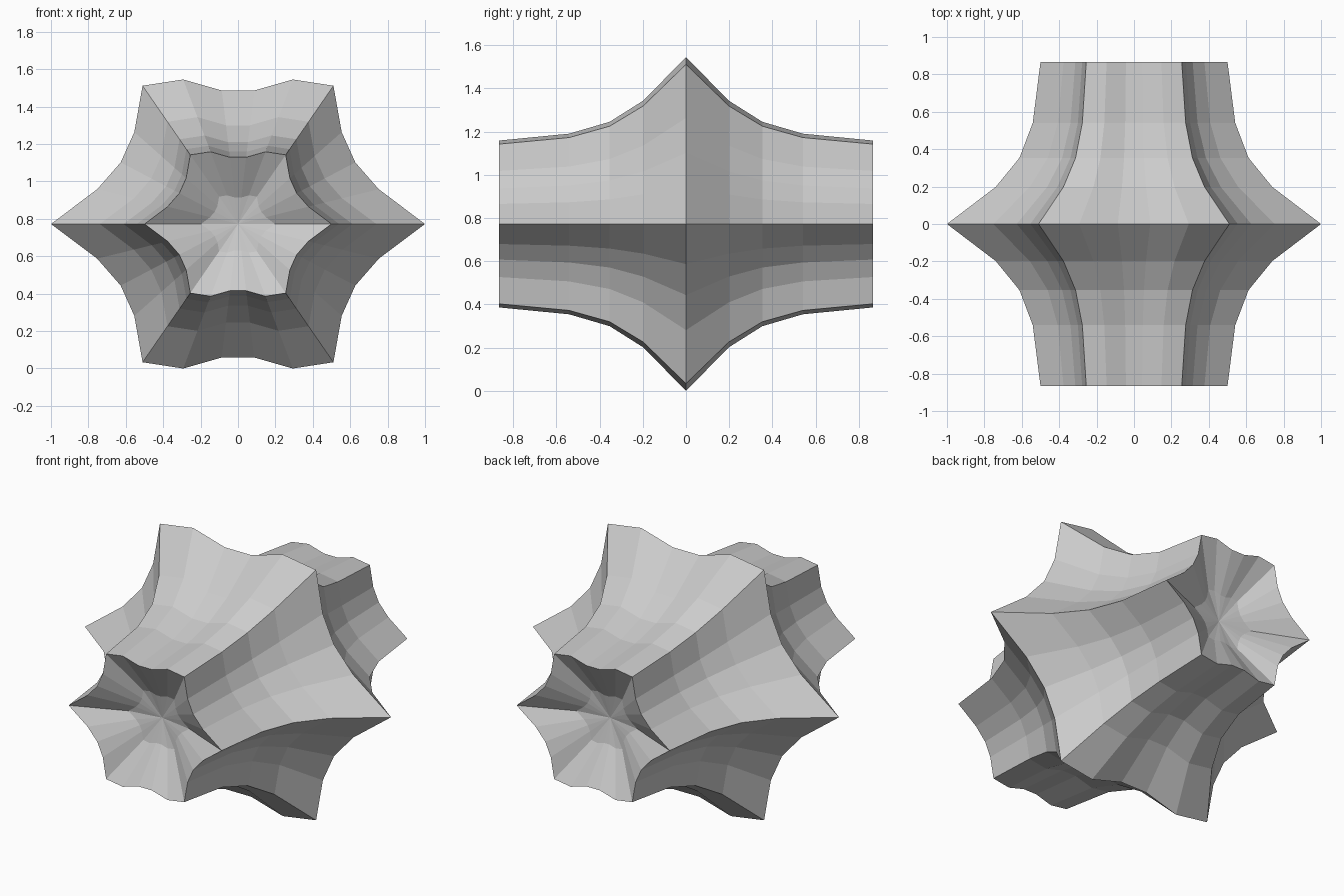
import bpy, bmesh
from math import sin, cos, pi

if "Cube" in bpy.data.objects:
    bpy.data.objects.remove(bpy.data.objects["Cube"])

SEGMENTS = 26   # steps around the y axis
STEPS = 12      # steps from back pole to front pole


def star_radius(a):
    # Six-pointed superformula curve with concave sides
    return 1 / (abs(cos(1.5 * a)) + abs(sin(1.5 * a)))


def profile(i):
    # Distance from the axis, and position along y
    a = -pi / 2 + pi * i / STEPS
    return star_radius(a) * cos(a), star_radius(a) * sin(a)


# Outline of the cross-section, lifted so the lowest point sits on z = 0
angles = [2 * pi * j / SEGMENTS for j in range(SEGMENTS)]
outline = [(star_radius(a) * cos(a), star_radius(a) * sin(a)) for a in angles]
lift = -min(z for x, z in outline)

# Rings between the two sunken poles
bm = bmesh.new()
rings = []
for i in range(1, STEPS):
    s, y = profile(i)
    rings.append([bm.verts.new((x * s, y, z * s + lift)) for x, z in outline])
poles = [bm.verts.new((0, profile(i)[1], lift)) for i in (0, STEPS)]

# Side walls and dished end caps
for j in range(SEGMENTS):
    k = (j + 1) % SEGMENTS
    for a, b in zip(rings, rings[1:]):
        bm.faces.new((a[j], a[k], b[k], b[j]))
    bm.faces.new((poles[0], rings[0][k], rings[0][j]))
    bm.faces.new((poles[1], rings[-1][j], rings[-1][k]))
bmesh.ops.recalc_face_normals(bm, faces=bm.faces)
if bm.calc_volume(signed=True) < 0:
    bmesh.ops.reverse_faces(bm, faces=bm.faces)

mesh = bpy.data.meshes.new("star_shell")
bm.to_mesh(mesh)
bm.free()
bpy.context.collection.objects.link(bpy.data.objects.new("star_shell", mesh))
